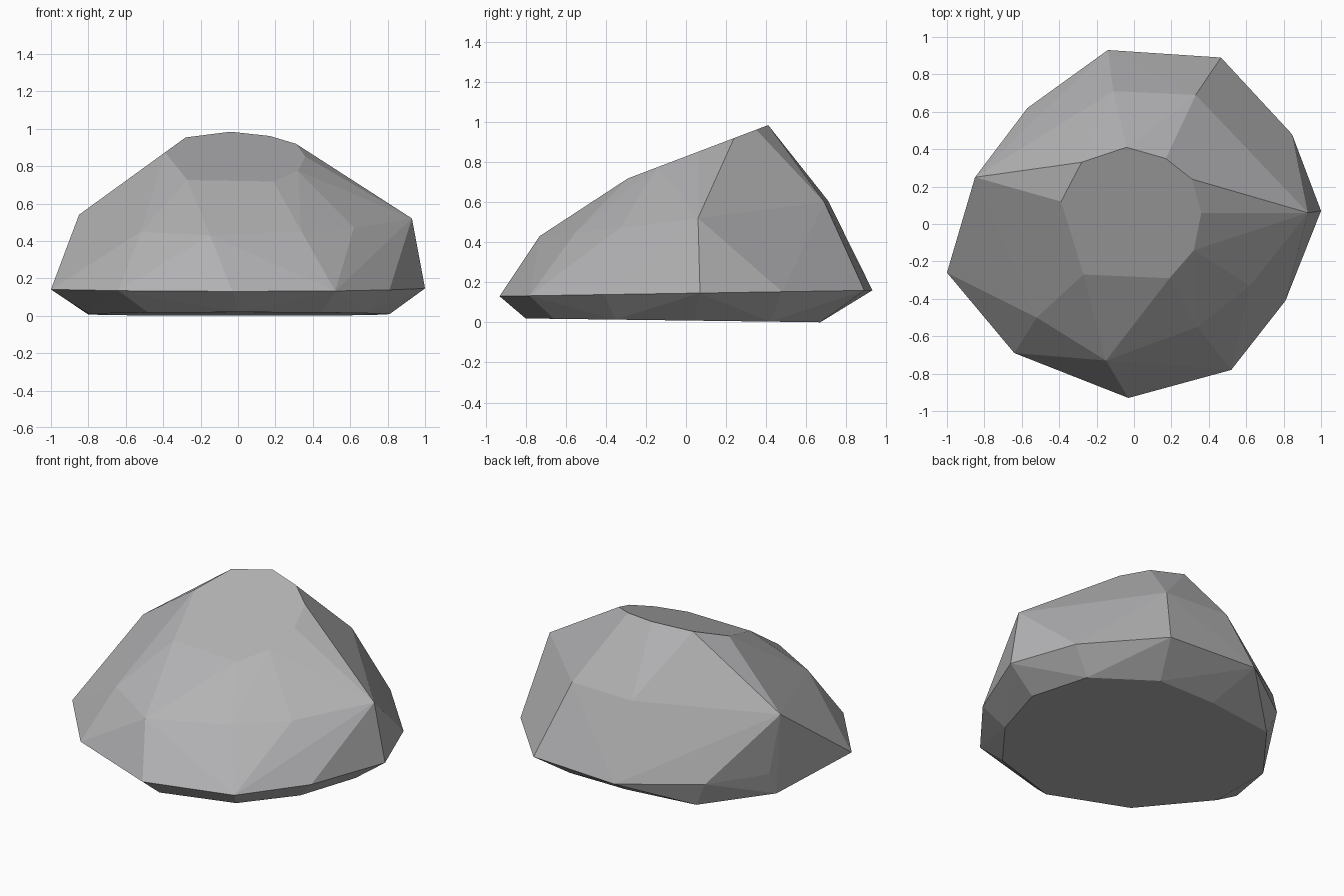
import bpy, bmesh

if "Cube" in bpy.data.objects:
    bpy.data.objects.remove(bpy.data.objects["Cube"])

# Outline rings of the boulder, bottom to top
base = [(.81, .04), (.71, .42), (.36, .67), (-.04, .67), (-.50, .61), (-.80, .22),
        (-.80, -.20), (-.48, -.60), (0, -.80), (.45, -.66), (.69, -.35)]
rim = [(1, .07), (.845, .48), (.465, .89), (-.14, .93), (-.57, .62), (-.79, .28),
       (-1, -.26), (-.64, -.69), (-.03, -.93), (.52, -.78), (.81, -.41)]
shoulder = [(.93, .06, .52), (.33, .69, .60), (-.11, .71, .605), (-.45, .51, .55),
            (-.85, .25, .54), (-.52, -.50, .45), (-.15, -.73, .43),
            (.34, -.55, .45), (.62, -.33, .47)]
crown = [(-.04, .41), (.17, .35), (.31, .24), (.36, .06), (.32, -.14),
         (.19, -.29), (-.27, -.27), (-.39, .12), (-.28, .33)]


def tilted(ring, height, slope):
    """Lift a flat outline onto a plane that slopes along y."""
    return [(x, y, height + slope * y) for x, y in ring]


points = (tilted(base, .009, -.013) + tilted(rim, .145, .016)
          + shoulder + tilted(crown, .828, .38))

# Faceted boulder wrapped around the rings
bm = bmesh.new()
for p in points:
    bm.verts.new(p)
hull = bmesh.ops.convex_hull(bm, input=bm.verts)
loose = [v for v in bm.verts if not v.link_faces]
bmesh.ops.delete(bm, geom=loose, context='VERTS')
bmesh.ops.dissolve_limit(bm, angle_limit=.01, verts=bm.verts, edges=bm.edges)
bmesh.ops.recalc_face_normals(bm, faces=bm.faces)
mesh = bpy.data.meshes.new("boulder")
bm.to_mesh(mesh)
bm.free()

# Stone colour
stone = bpy.data.materials.new("stone_grey")
stone.diffuse_color = (.45, .45, .46, 1)
stone.use_nodes = True
stone.node_tree.nodes["Principled BSDF"].inputs["Base Color"].default_value = stone.diffuse_color
mesh.materials.append(stone)
boulder = bpy.data.objects.new("boulder", mesh)
bpy.context.collection.objects.link(boulder)
